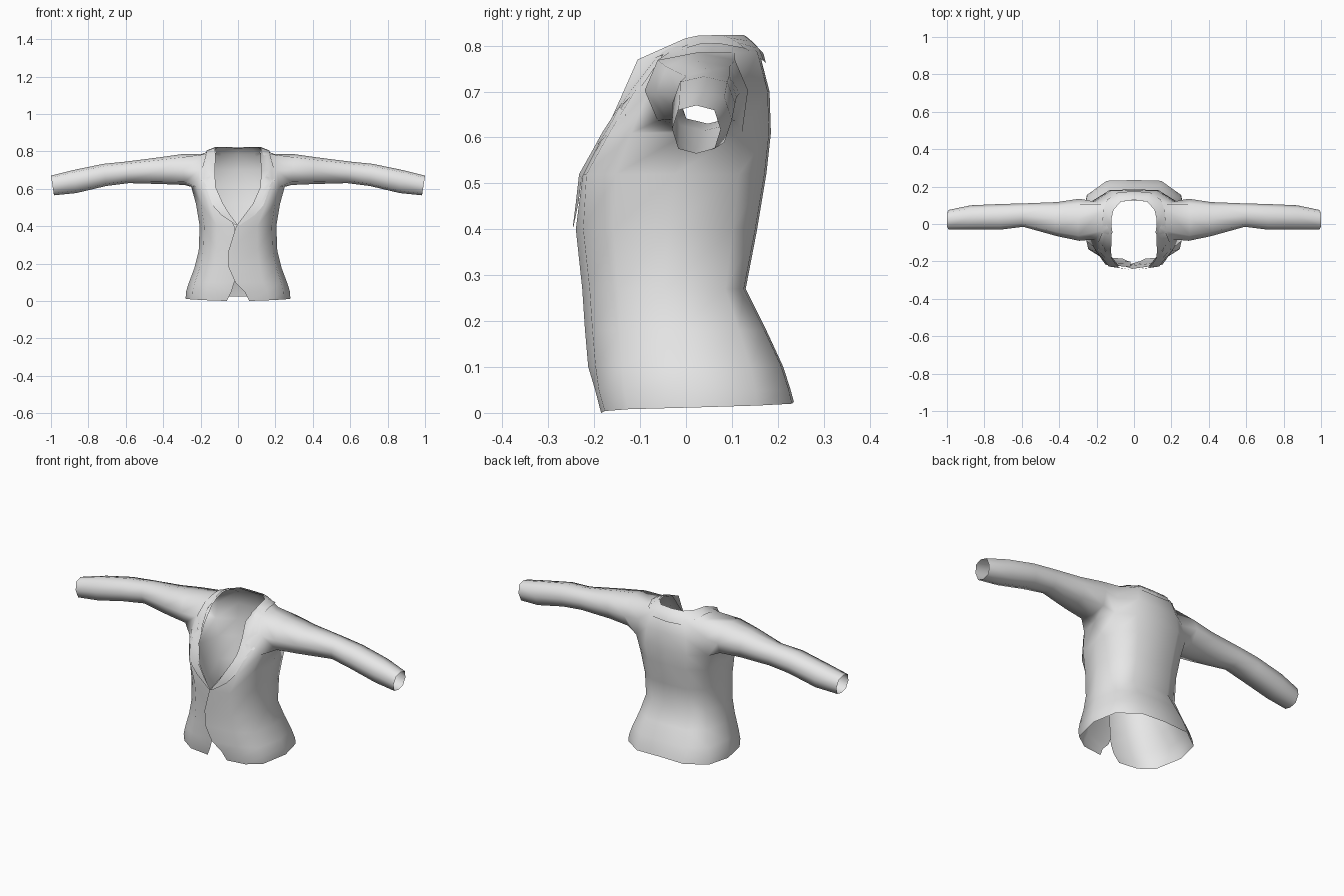
import bpy, bmesh, math
from mathutils import Vector
from mathutils.bvhtree import BVHTree

cube = bpy.data.objects.get("Cube")
if cube:
    bpy.data.objects.remove(cube, do_unlink=True)

cloth = bpy.data.materials.new("grey_cloth")
cloth.use_nodes = True
GREY = (0.8, 0.8, 0.8, 1)
cloth.diffuse_color = GREY
cloth.node_tree.nodes["Principled BSDF"].inputs["Base Color"].default_value = GREY


def finish(name, bm, angle):
    mesh = bpy.data.meshes.new(name)
    bm.to_mesh(mesh)
    bm.free()
    mesh.materials.append(cloth)
    obj = bpy.data.objects.new(name, mesh)
    bpy.context.collection.objects.link(obj)
    bpy.ops.object.select_all(action="DESELECT")
    obj.select_set(True)
    bpy.context.view_layer.objects.active = obj
    bpy.ops.object.shade_smooth_by_angle(angle=math.radians(angle))
    return obj


# Body rows: height, front edge x, half width, front y, back y
ROWS = [
    (0, .06, .28, -.185, .235),
    (.05, .035, .278, -.198, .228),
    (.1, -.015, .262, -.205, .212),
    (.18, -.05, .232, -.212, .175),
    (.27, -.05, .21, -.218, .13),
    (.4, -.01, .205, -.232, .155),
    (.52, .08, .225, -.225, .175),
    (.61, .12, .25, -.175, .185),
    (.7, .125, .235, -.12, .182),
    (.785, .12, .195, -.055, .16),
]
# Neck opening, from front edge to back centre
NECK = [(.115, -.045, .795), (.118, -.03, .8), (.12, -.005, .808), (.12, .03, .815),
        (.11, .075, .82), (.07, .12, .82), (0, .125, .815)]
# Sleeve sections: x, bottom, top, front y, back y
SLEEVE = [
    (.3, .62, .785, -.09, .135),
    (.42, .625, .768, -.065, .117),
    (.6, .63, .745, -.015, .11),
    (.72, .615, .733, -.03, .107),
    (.88, .577, .7, -.03, .1),
    (1, .565, .67, -.03, .075),
]


def body_row(row, side):
    z, edge, w, front, back = row
    lap = 0
    if edge < 0.03:
        # the left front overlaps the right one
        lap = -.008 if side > 0 else .004
        if side < 0:
            edge = max(edge, .02)
    mid = (max(edge, 0) + w) * .5
    pts = [(edge, front + lap), (mid, front + .008), (.88 * w, .68 * front),
           (w, (front + back) / 2), (.9 * w, .66 * back), (.52 * w, back - .004), (0, back)]
    return [(x, y, z + (.004 * i if z == 0 else 0)) for i, (x, y) in enumerate(pts)]


def section(x, bottom, top, front, back):
    """Eight-sided sleeve ring, ordered like the armhole."""
    cy, cz = (front + back) / 2, (bottom + top) / 2
    ry, rz = (back - front) / 2, (top - bottom) / 2
    shape = [(-.75, -.8), (0, -1), (.75, -.8), (1, 0), (.75, .8), (0, 1), (-.75, .8), (-1, 0)]
    return [(x - .008 * (1 - v), cy + u * ry, cz + v * rz) for u, v in shape]


bm = bmesh.new()
for side in (1, -1):
    def vert(p):
        return bm.verts.new((side * p[0], p[1], p[2]))

    # Body half with an open armhole
    grid = [[vert(p) for p in body_row(r, side)] for r in ROWS]
    grid.append([vert(p) for p in NECK])
    lo, hi = len(ROWS) - 3, len(ROWS) - 1
    for r in range(len(grid) - 1):
        for c in range(len(NECK) - 1):
            if not (lo <= r < hi and c in (2, 3)):
                bm.faces.new((grid[r][c], grid[r][c + 1], grid[r + 1][c + 1], grid[r + 1][c]))

    # Sleeve grown from the armhole
    ring = [grid[lo][2], grid[lo][3], grid[lo][4], grid[lo + 1][4],
            grid[hi][4], grid[hi][3], grid[hi][2], grid[lo + 1][2]]
    for s in SLEEVE:
        new = [vert(p) for p in section(*s)]
        for i in range(8):
            j = (i + 1) % 8
            bm.faces.new((ring[i], ring[j], new[j], new[i]))
        ring = new
bmesh.ops.remove_doubles(bm, verts=bm.verts, dist=.0005)
bmesh.ops.recalc_face_normals(bm, faces=bm.faces)
bm.normal_update()
tree = BVHTree.FromBMesh(bm)
finish("jacket_body", bm, 60)

# Lapels and collar: inner edge and outer edge in front view, then around the neck
LAPEL = [((0, .405), (.01, .405)), ((.042, .46), (.09, .46)), ((.08, .52), (.135, .51)),
         ((.105, .57), (.165, .59)), ((.12, .61), (.2, .65)), ((.121, .64), (.15, .667)),
         ((.124, .69), (.19, .715)), ((.12, .77), (.172, .78))]
COLLAR = [((.12, .0, .808), (.165, .03, .797)), ((.12, .03, .815), (.16, .07, .795)),
          ((.11, .075, .82), (.14, .125, .785)), ((.07, .12, .82), (.085, .165, .765)),
          ((0, .125, .818), (0, .17, .76))]
LIFT = .008


def on_front(x, z):
    hit = tree.ray_cast(Vector((x, -1, z)), Vector((0, 1, 0)))[0]
    if hit is None or hit.y > .05:
        hit = tree.find_nearest(Vector((x, -.15, z)))[0]
        hit = Vector((x, hit.y, z))
    return hit + Vector((0, -LIFT, 0))


def on_neck(p):
    hit, normal = tree.find_nearest(Vector(p))[:2]
    away = hit - Vector((0, .03, .7))
    return hit + normal * (LIFT if normal.dot(away) > 0 else -LIFT)


bm = bmesh.new()
STEPS = 3
for side in (1, -1):
    strips = []
    for a, b in LAPEL:
        strips.append([on_front(a[0] + (b[0] - a[0]) * t / STEPS,
                                a[1] + (b[1] - a[1]) * t / STEPS) for t in range(STEPS + 1)])
    for a, b in COLLAR:
        strips.append([on_neck(Vector(a).lerp(Vector(b), t / STEPS)) for t in range(STEPS + 1)])
    rows = [[bm.verts.new((side * p.x, p.y, min(p.z, .823))) for p in s] for s in strips]
    for p, q in zip(rows, rows[1:]):
        for i in range(STEPS):
            bm.faces.new((p[i], p[i + 1], q[i + 1], q[i]))
bmesh.ops.remove_doubles(bm, verts=bm.verts, dist=.0005)
bmesh.ops.recalc_face_normals(bm, faces=bm.faces)
finish("lapels_and_collar", bm, 50)
